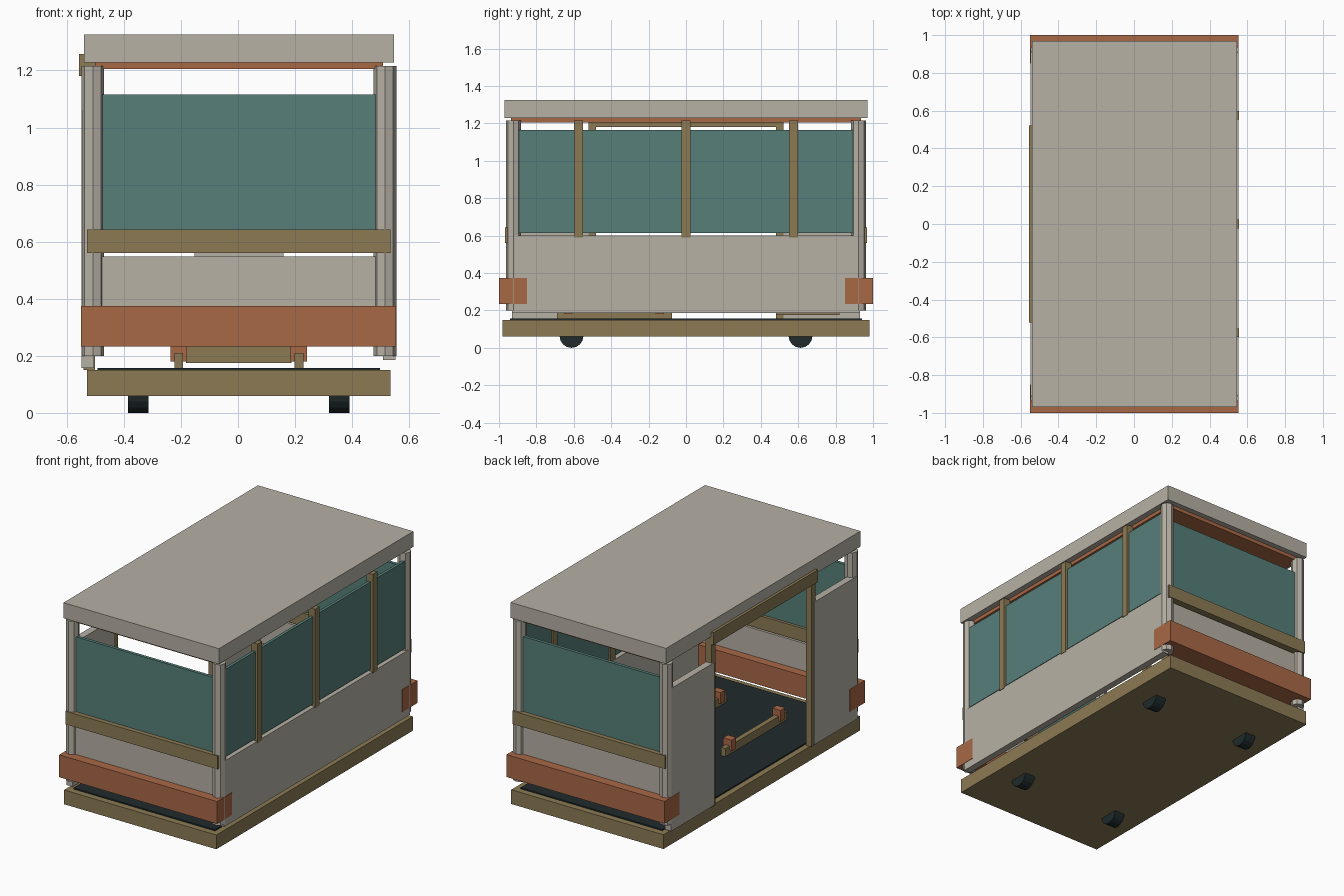
import bpy, math

if "Cube" in bpy.data.objects:
    bpy.data.objects.remove(bpy.data.objects["Cube"])

def mat(name, r, g, b):
    m = bpy.data.materials.new(name)
    m.diffuse_color = (r, g, b, 1)
    m.use_nodes = True
    m.node_tree.nodes["Principled BSDF"].inputs["Base Color"].default_value = m.diffuse_color
    return m

GREY = mat("warm grey", 0.474, 0.440, 0.376)
TEAL = mat("teal glass", 0.093, 0.212, 0.191)
RUST = mat("rust", 0.397, 0.138, 0.061)
TAN = mat("tan", 0.262, 0.195, 0.089)
DARK = mat("near black", 0.014, 0.023, 0.025)
OX = 0.003  # body sits slightly right because the door header sticks out left

def box(name, x, y, z, m):
    """Box from (min, max) ranges."""
    bpy.ops.mesh.primitive_cube_add(size=1, location=(sum(x) / 2 + OX, sum(y) / 2, sum(z) / 2))
    o = bpy.context.object
    o.name = name
    o.scale = (x[1] - x[0], y[1] - y[0], z[1] - z[0])
    bpy.ops.object.transform_apply(location=False, rotation=False, scale=True)
    o.data.materials.append(m)
    return o

def cyl(name, loc, r, h, n, m, rot=(0, 0, 0)):
    bpy.ops.mesh.primitive_cylinder_add(vertices=n, radius=r, depth=h, rotation=rot,
                                        location=(loc[0] + OX, loc[1], loc[2]))
    o = bpy.context.object
    o.name = name
    o.data.materials.append(m)
    return o

def span(s, a, b):
    """Range mirrored by sign s."""
    return tuple(sorted((s * a, s * b)))

# Chassis, floor, ceiling and roof
box("chassis", (-0.532, 0.532), (-0.98, 0.98), (0.06, 0.15), TAN)
box("floor", (-0.495, 0.495), (-0.94, 0.94), (0.145, 0.158), DARK)
box("ceiling", (-0.505, 0.505), (-0.935, 0.935), (1.205, 1.23), RUST)
box("roof", (-0.543, 0.543), (-0.97, 0.97), (1.228, 1.326), GREY)

# Wheels and corner posts
for sx in (-1, 1):
    for sy in (-1, 1):
        cyl("wheel", (sx * 0.352, sy * 0.612, 0.064), 0.064, 0.072, 16, DARK, (0, math.pi / 2, 0))
        cyl("corner_post", (sx * 0.512, sy * 0.923, 0.7075), 0.04, 1.015, 8, GREY)

# Matching front and back ends
for s, end in ((-1, "front"), (1, "back")):
    box(end + "_bumper", (-0.5525, 0.5515), span(s, 0.85, 1.0), (0.233, 0.374), RUST)
    box(end + "_lower_panel", (-0.5, 0.5), span(s, 0.905, 0.94), (0.25, 0.548), GREY)
    box(end + "_rail", (-0.532, 0.532), span(s, 0.9, 0.967), (0.56, 0.643), TAN)
    box(end + "_window", (-0.5, 0.5), span(s, 0.918, 0.938), (0.615, 1.115), TEAL)

# Right side: low wall, glazing and mullions
box("right_wall", (0.505, 0.549), (-0.93, 0.93), (0.185, 0.6), GREY)
for i in range(4):
    y0, y1 = (-0.9, -0.575, 0, 0.575, 0.9)[i:i + 2]
    box("right_window", (0.519, 0.537), (y0, y1), (0.613, 1.165), TEAL)
for y in (-0.575, 0, 0.575):
    box("window_mullion", (0.507, 0.552), (y - 0.023, y + 0.023), (0.59, 1.215), TAN)

# Left side: tall panels around the open doorway
for s in (-1, 1):
    box("left_panel", (-0.551, -0.507), span(s, 0.5, 0.93), (0.158, 1.06), GREY)
    box("door_post", (-0.545, -0.505), span(s, 0.48, 0.52), (0.15, 1.2), TAN)
box("door_header", (-0.56, -0.505), (-0.522, 0.522), (1.18, 1.258), TAN)

# Floor rails with clamp blocks
for s in (-1, 1):
    box("floor_rail", span(s, 0.195, 0.226), (-0.69, -0.075), (0.158, 0.21), TAN)
    for y in (-0.63, -0.14):
        box("rail_block", span(s, 0.181, 0.239), (y - 0.023, y + 0.023), (0.18, 0.25), RUST)

# Cabinet at the back of the cabin
box("cabinet", (-0.185, 0.185), (0.48, 0.82), (0.175, 0.5), TAN)
box("cabinet_top", (-0.156, 0.156), (0.51, 0.79), (0.5, 0.58), GREY)
